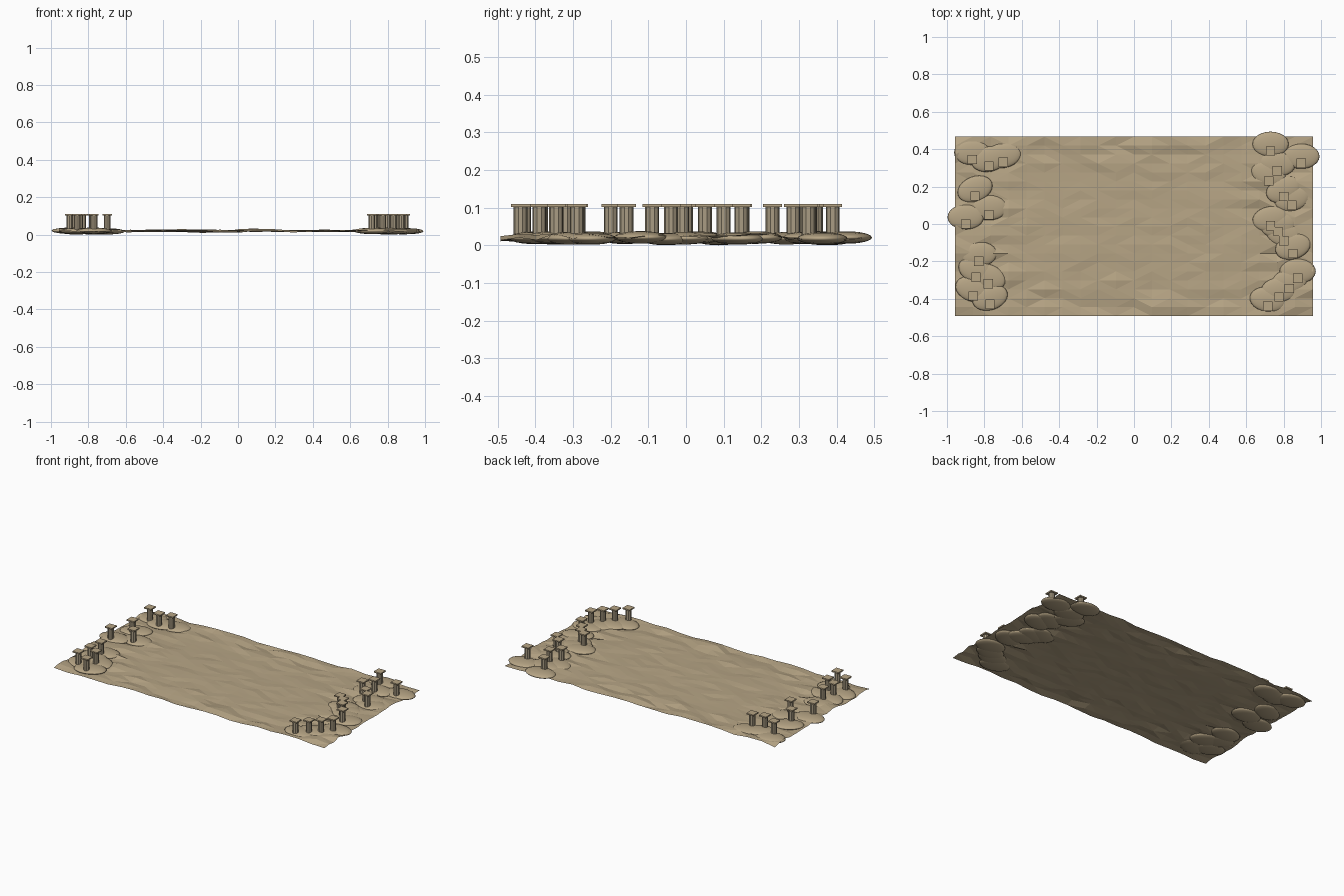
import bpy, bmesh, math, random
from mathutils import Matrix, Vector, noise

if "Cube" in bpy.data.objects:
    bpy.data.objects.remove(bpy.data.objects["Cube"])

random.seed(4)

def material(name, rgb):
    m = bpy.data.materials.new(name)
    m.diffuse_color = (*rgb, 1)
    m.use_nodes = True
    m.node_tree.nodes["Principled BSDF"].inputs["Base Color"].default_value = m.diffuse_color
    return m

sand = material("sand", (0.47, 0.375, 0.235))
stone = material("stone", (0.40, 0.335, 0.23))

def make_object(name, bm, mat):
    me = bpy.data.meshes.new(name)
    bm.to_mesh(me)
    bm.free()
    me.materials.append(mat)
    ob = bpy.data.objects.new(name, me)
    bpy.context.collection.objects.link(ob)
    return ob

# Rippled ground: a thin sheet, calm in the middle and rough at the borders
bm = bmesh.new()
bmesh.ops.create_grid(bm, x_segments=20, y_segments=20, size=1)
for v in bm.verts:
    x, y = v.co.x, v.co.y
    edge = max(abs(x), abs(y))
    rough = 0.004 + 0.009 * min(1, max(0, (edge - 0.55) / 0.2))
    n = noise.noise(Vector((x * 5.3, y * 7.1, 2.7)))
    z = 0.023 + rough * max(-1, min(1, 1.1 * n + random.uniform(-0.5, 0.5)))
    v.co = (x * 0.957, y * 0.48 - 0.013, z)
bmesh.ops.triangulate(bm, faces=bm.faces[:])
make_object("ground", bm, sand)

# Post positions at the two ends
posts = [(-.865, .345), (-.775, .31), (-.70, .33), (-.85, .15), (-.775, .05),
         (-.90, 0), (-.83, -.20), (-.845, -.285), (-.78, -.32), (-.86, -.385),
         (-.77, -.43), (.73, .39), (.895, .325), (.765, .285), (.72, .23),
         (.80, .147), (.845, .10), (.73, -.01), (.77, -.04), (.80, -.09),
         (.85, -.158), (.875, -.29), (.83, -.345), (.775, -.39), (.715, -.44)]

for i, (x, y) in enumerate(posts, 1):
    # Flattened mound around the foot of the post
    bm = bmesh.new()
    turn = 0 if abs(x) > 0.86 or y > 0.38 else random.uniform(-0.4, 0.4)
    zc = 0.021 + random.uniform(-0.002, 0.003)
    bmesh.ops.create_uvsphere(bm, u_segments=24, v_segments=12, radius=1,
        matrix=Matrix.Translation((x, y + 0.037, zc)) @ Matrix.Rotation(turn, 4, 'Z')
        @ Matrix.Diagonal((0.097, 0.067, 0.0165, 1)))
    for f in bm.faces:
        f.smooth = True
    make_object(f"mound_{i}", bm, sand)

    # Round post
    bm = bmesh.new()
    bmesh.ops.create_cone(bm, cap_ends=True, segments=10, radius1=0.0185, radius2=0.0185,
                          depth=0.083, matrix=Matrix.Translation((x, y, 0.0635)))
    make_object(f"post_{i}", bm, stone)

    # Square cap
    bm = bmesh.new()
    bmesh.ops.create_cube(bm, size=1, matrix=Matrix.Translation((x, y, 0.1085))
                          @ Matrix.Diagonal((0.05, 0.05, 0.008, 1)))
    make_object(f"cap_{i}", bm, sand)

# Rest the lowest point on z = 0
low = min(v.co.z for o in bpy.data.objects for v in o.data.vertices)
for o in bpy.data.objects:
    o.data.transform(Matrix.Translation((0, 0, -low)))
